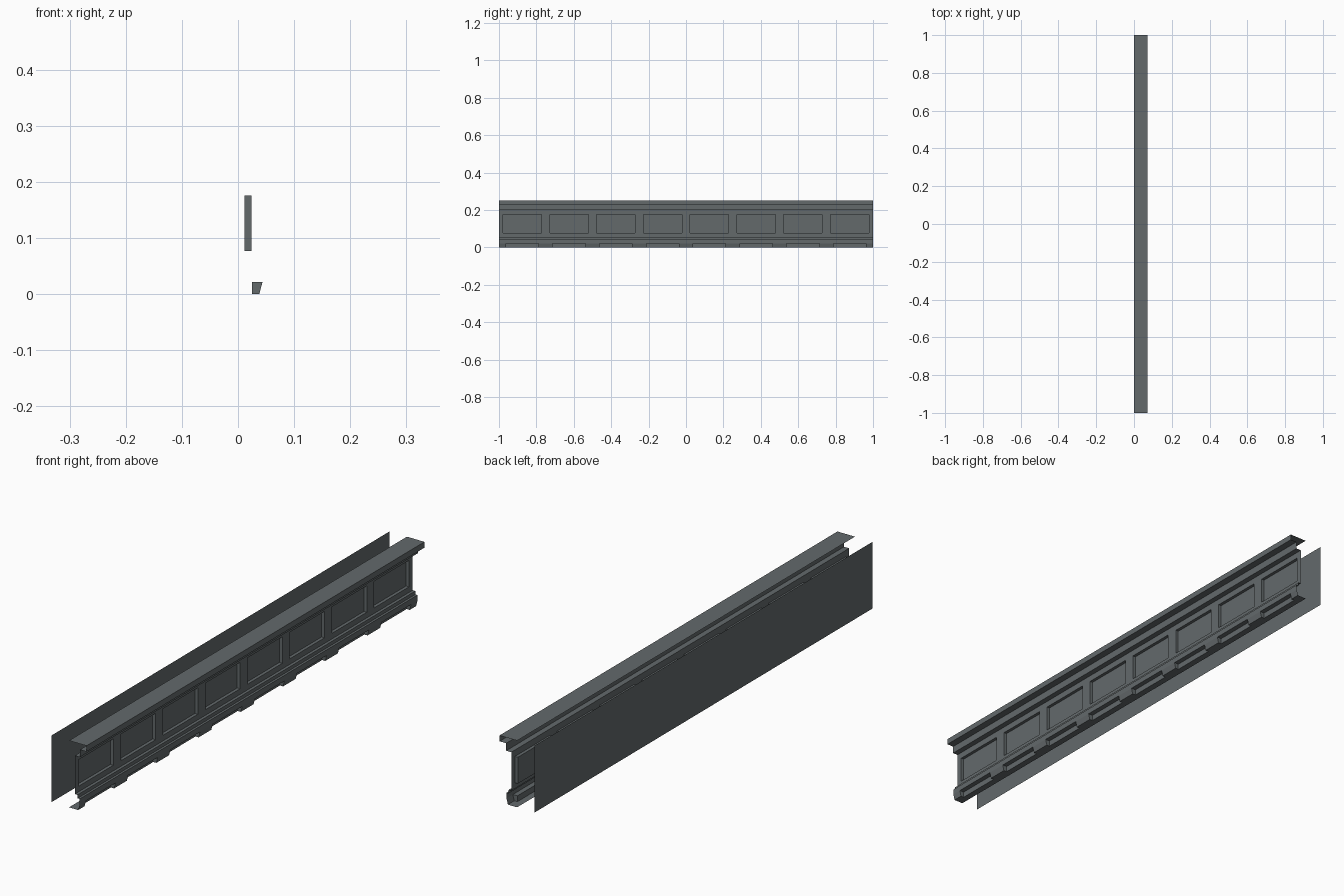
import bpy

if "Cube" in bpy.data.objects:
    bpy.data.objects.remove(bpy.data.objects["Cube"])

# One grey paint for everything
grey = bpy.data.materials.new("slate grey")
grey.diffuse_color = (0.125, 0.142, 0.148, 1)
grey.use_nodes = True
grey.node_tree.nodes["Principled BSDF"].inputs["Base Color"].default_value = grey.diffuse_color

COUNT = 8                     # panels along the strip
PITCH = 2 / COUNT
FRAME_X, PANEL_X = 0.024, 0.012
EDGE_X = 0.0725               # cornice edge; the back sheet mirrors it


def build(name, quads):
    verts, faces = [], []
    for q in quads:
        faces.append(tuple(range(len(verts), len(verts) + len(q))))
        verts += q
    mesh = bpy.data.meshes.new(name)
    mesh.from_pydata(verts, [], faces)
    mesh.materials.append(grey)
    obj = bpy.data.objects.new(name, mesh)
    bpy.context.collection.objects.link(obj)
    return obj


def sweep(profile, y0=-1, y1=1):
    """Sheet along y; profile listed from bottom to top, facing +x."""
    return [[(xa, y0, za), (xa, y1, za), (xb, y1, zb), (xb, y0, zb)]
            for (xa, za), (xb, zb) in zip(profile, profile[1:])]


# Top cornice
build("top_cornice", sweep([(FRAME_X, 0.20), (0.045, 0.20), (0.045, 0.228),
                            (EDGE_X, 0.228), (EDGE_X, 0.25), (0, 0.25)]))

# Bottom moulding band
build("bottom_band", sweep([(0.0437, 0.022), (0.0437, 0.043), (0.035, 0.043),
                            (0.035, 0.056), (FRAME_X, 0.056)]))

# Frieze frame with recessed panels
Z0, Z1, HALF = 0.077, 0.176, 0.103
frame = sweep([(FRAME_X, 0.056), (FRAME_X, Z0)]) + sweep([(FRAME_X, Z1), (FRAME_X, 0.20)])
panels = []
for i in range(COUNT):
    left = -1 + i * PITCH
    mid = left + PITCH / 2
    a, b = mid - HALF, mid + HALF
    frame += sweep([(FRAME_X, Z0), (FRAME_X, Z1)], left, a)
    frame += sweep([(FRAME_X, Z0), (FRAME_X, Z1)], b, left + PITCH)
    # recess floor, sill and head
    panels += sweep([(FRAME_X, Z0), (PANEL_X, Z0), (PANEL_X, Z1), (FRAME_X, Z1)], a, b)
    # recess side walls
    wall = [(PANEL_X, Z0), (FRAME_X, Z0), (FRAME_X, Z1), (PANEL_X, Z1)]
    panels.append([(x, a, z) for x, z in reversed(wall)])
    panels.append([(x, b, z) for x, z in wall])
build("frieze_frame", frame)
build("recessed_panels", panels)

# Bottom course: blocks between panels, notches below each panel
BACK, NOTCH = 0.025, 0.0875
block_side = [(BACK, 0), (0.038, 0), (0.0437, 0.022), (BACK, 0.022)]
course = sweep([(0, 0), (BACK, 0)])
for i in range(COUNT):
    left = -1 + i * PITCH
    mid = left + PITCH / 2
    a, b = mid - NOTCH, mid + NOTCH
    for y0, y1 in ((left, a), (b, left + PITCH)):
        course += sweep([(BACK, 0), (0.038, 0), (0.0437, 0.022)], y0, y1)
    course += sweep([(BACK, 0), (BACK, 0.022)], a, b)
    course.append([(0.0437, a, 0.022), (BACK, a, 0.022), (BACK, b, 0.022), (0.0437, b, 0.022)])
    course.append([(x, a, z) for x, z in reversed(block_side)])
    course.append([(x, b, z) for x, z in block_side])
build("block_course", course)

# Flat back sheet
build("back_sheet", [[(-EDGE_X, 1, 0), (-EDGE_X, -1, 0), (-EDGE_X, -1, 0.25), (-EDGE_X, 1, 0.25)]])
